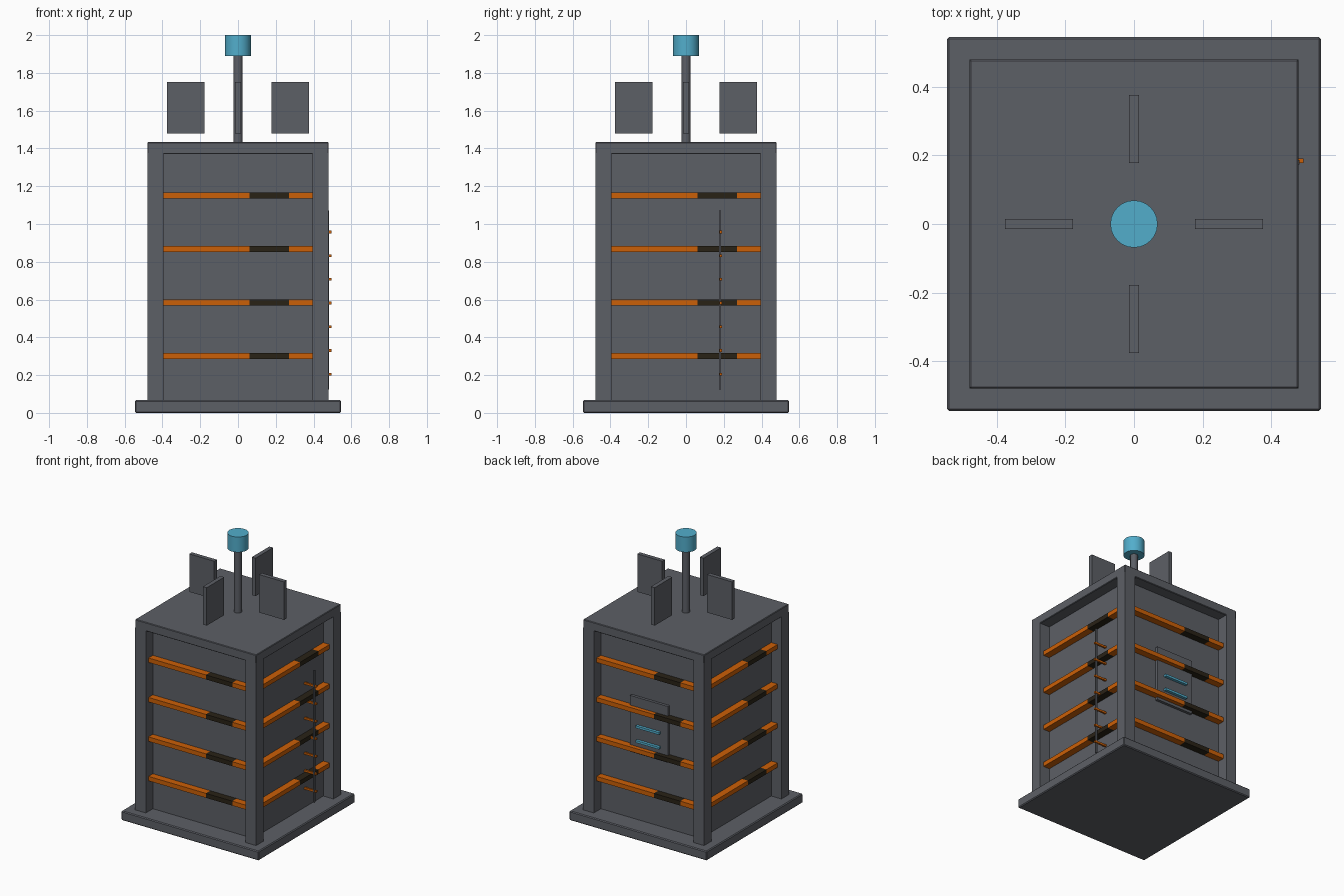
import bpy, bmesh, math
from mathutils import Matrix, Vector

if "Cube" in bpy.data.objects:
    bpy.data.objects.remove(bpy.data.objects["Cube"])


def material(name, rgb):
    m = bpy.data.materials.new(name)
    m.diffuse_color = (*rgb, 1)
    m.use_nodes = True
    m.node_tree.nodes["Principled BSDF"].inputs["Base Color"].default_value = m.diffuse_color
    return m


GREY = material("slate grey", (0.108, 0.115, 0.133))
ORANGE = material("burnt orange", (0.60, 0.115, 0.002))
DARK = material("dark brown", (0.022, 0.016, 0.008))
BLUE = material("light blue", (0.085, 0.42, 0.60))


def finish(name, bm, mats, turn=0):
    bm.transform(Matrix.Rotation(turn * math.pi / 2, 4, 'Z'))
    me = bpy.data.meshes.new(name)
    bm.to_mesh(me)
    bm.free()
    for m in mats:
        me.materials.append(m)
    ob = bpy.data.objects.new(name, me)
    bpy.context.collection.objects.link(ob)
    return ob


def box(name, lo, hi, mat, turn=0, bevel=0):
    """Box between two corners, turned in quarter turns about z."""
    lo, hi = Vector(lo), Vector(hi)
    bm = bmesh.new()
    bmesh.ops.create_cube(bm, size=1, matrix=Matrix.Translation((lo + hi) / 2)
                          @ Matrix.Diagonal((*(hi - lo), 1)))
    if bevel:
        bmesh.ops.bevel(bm, geom=bm.edges[:], offset=bevel, segments=1, affect='EDGES')
    return finish(name, bm, [mat], turn)


def cylinder(name, r, z0, z1, sides, mat):
    bm = bmesh.new()
    bmesh.ops.create_cone(bm, cap_ends=True, segments=sides, radius1=r, radius2=r,
                          depth=z1 - z0, matrix=Matrix.Translation((0, 0, (z0 + z1) / 2)))
    ob = finish(name, bm, [mat])
    for p in ob.data.polygons:
        p.use_smooth = abs(p.normal.z) < 0.5
    for e in ob.data.edges:
        a, b = (ob.data.vertices[i].co for i in e.vertices)
        e.use_edge_sharp = abs(a.z - b.z) < 1e-4
    return ob


# Tower body: base slab, recessed core, roof slab
box("base_slab", (-0.545, -0.545, 0), (0.545, 0.545, 0.067), GREY, bevel=0.006)
box("core_panels", (-0.40, -0.40, 0.06), (0.40, 0.40, 1.38), GREY)
box("roof_slab", (-0.48, -0.48, 1.37), (0.48, 0.48, 1.433), GREY, bevel=0.004)

for k in range(4):
    # Corner posts
    box(f"corner_post_{k}", (0.395, -0.48, 0.06), (0.48, -0.395, 1.375), GREY, k)
    # Roof fins hovering around the mast
    box(f"roof_fin_{k}", (0.178, -0.015, 1.48), (0.376, 0.015, 1.752), GREY, k)
    # Horizontal bars on each side, with a dark section off centre
    for i in range(4):
        z = 0.302 + i * 0.283
        bm = bmesh.new()
        bmesh.ops.create_cube(bm, size=1, matrix=Matrix.Translation((0, -0.424, z))
                              @ Matrix.Diagonal((0.80, 0.052, 0.032, 1)))
        for x in (0.06, 0.27):
            bmesh.ops.bisect_plane(bm, geom=bm.verts[:] + bm.edges[:] + bm.faces[:],
                                   plane_co=(x, 0, 0), plane_no=(1, 0, 0))
        for f in bm.faces:
            if 0.06 < f.calc_center_median().x < 0.27:
                f.material_index = 1
        finish(f"side_bar_{k}_{i}", bm, [ORANGE, DARK], k)

# Ladder pole and rungs on the right side
box("ladder_pole", (0.472, 0.174, 0.125), (0.483, 0.186, 1.072), GREY)
for i in range(7):
    z = 0.205 + i * 0.1255
    box(f"ladder_rung_{i}", (0.39, 0.178, z - 0.007), (0.495, 0.191, z + 0.007), ORANGE)

# Hatch with vents on the back
box("back_hatch", (-0.15, 0.39, 0.55), (0.15, 0.42, 0.953), GREY)
for i in range(2):
    z = 0.645 + i * 0.105
    box(f"hatch_vent_{i}", (-0.092, 0.41, z - 0.008), (0.092, 0.44, z + 0.008), BLUE)

# Mast and beacon
cylinder("mast", 0.025, 1.42, 1.90, 16, GREY)
cylinder("beacon", 0.069, 1.89, 2.0, 24, BLUE)
